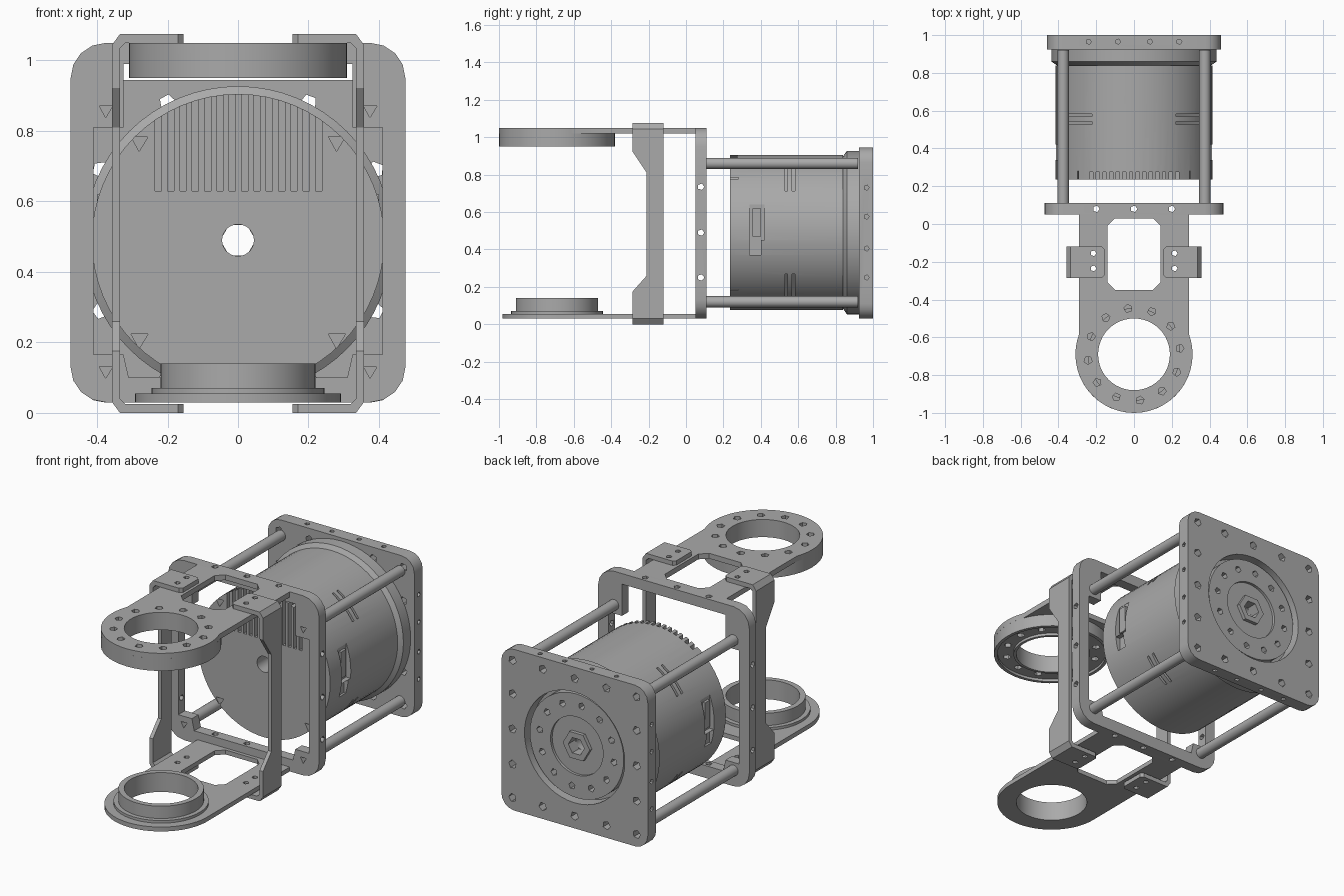
import bpy, bmesh
from math import sin, cos, pi, radians
from mathutils import Matrix, Vector

if "Cube" in bpy.data.objects:
    bpy.data.objects.remove(bpy.data.objects["Cube"])

grey = bpy.data.materials.new("light_grey")
grey.use_nodes = True
grey.diffuse_color = (0.4, 0.4, 0.4, 1)
grey.node_tree.nodes["Principled BSDF"].inputs["Base Color"].default_value = grey.diffuse_color

# Sketch plane for each extrusion axis
PLANES = {"Z": Matrix.Identity(4),
          "Y": Matrix.Rotation(pi / 2, 4, "X"),
          "X": Matrix(((0, 0, 1, 0), (1, 0, 0, 0), (0, 1, 0, 0), (0, 0, 0, 1)))}
MID = 0.49      # height of the motor axis
RING_Y = -0.69  # centre of the arm rings


def circle(u, v, r, n=48, start=0.0):
    return [(u + r * cos(start + 2 * pi * i / n), v + r * sin(start + 2 * pi * i / n)) for i in range(n)]


def rect(u0, u1, v0, v1, r=0.0, n=4):
    """Rectangle with rounded corners (n=1 gives chamfers)."""
    if not r:
        return [(u0, v0), (u1, v0), (u1, v1), (u0, v1)]
    pts = []
    corners = [(u1 - r, v1 - r), (u0 + r, v1 - r), (u0 + r, v0 + r), (u1 - r, v0 + r)]
    for k, (u, v) in enumerate(corners):
        for i in range(n + 1):
            a = (k + i / n) * pi / 2
            pts.append((u + r * cos(a), v + r * sin(a)))
    return pts


def bolt_circle(u, v, radius, r, n=12):
    return [circle(cu, cv, r, 5, i) for i, (cu, cv) in enumerate(circle(u, v, radius, n, 0.13))]


def add(name, mesh):
    ob = bpy.data.objects.new(name, mesh)
    bpy.context.collection.objects.link(ob)
    mesh.materials.clear()
    mesh.materials.append(grey)
    return ob


def smooth(ob):
    ob.data.shade_smooth()
    ob.data.set_sharp_from_angle(angle=radians(30))


def prism(name, axis, lo, hi, outline, holes=()):
    """Extrude a closed outline with holes between lo and hi."""
    cu = bpy.data.curves.new(name, "CURVE")
    cu.dimensions, cu.fill_mode, cu.extrude = "2D", "BOTH", abs(hi - lo) / 2
    for loop in [outline, *holes]:
        sp = cu.splines.new("POLY")
        sp.points.add(len(loop) - 1)
        for p, (u, v) in zip(sp.points, loop):
            p.co = (u, v, 0, 1)
        sp.use_cyclic_u = True
    tmp = bpy.data.objects.new("tmp", cu)
    bpy.context.collection.objects.link(tmp)
    mesh = bpy.data.meshes.new_from_object(tmp.evaluated_get(bpy.context.evaluated_depsgraph_get()))
    bpy.data.objects.remove(tmp)
    shift = Vector([(lo + hi) / 2 if a == axis else 0 for a in "XYZ"])
    mesh.transform(Matrix.Translation(shift) @ PLANES[axis])
    bm = bmesh.new()
    bm.from_mesh(mesh)
    bmesh.ops.remove_doubles(bm, verts=bm.verts, dist=1e-5)
    bmesh.ops.recalc_face_normals(bm, faces=bm.faces)
    bm.to_mesh(mesh)
    bm.free()
    ob = add(name, mesh)
    smooth(ob)
    return ob


def lathe(name, profile, n=64):
    """Revolve a closed (radius, y) profile about the motor axis."""
    bm = bmesh.new()
    rows = [[bm.verts.new((r * sin(2 * pi * i / n), y, MID + r * cos(2 * pi * i / n)))
             for i in range(n)] for r, y in profile]
    for a, b in zip(rows, rows[1:] + rows[:1]):
        for i in range(n):
            bm.faces.new((a[i], a[(i + 1) % n], b[(i + 1) % n], b[i]))
    bmesh.ops.recalc_face_normals(bm, faces=bm.faces)
    mesh = bpy.data.meshes.new(name)
    bm.to_mesh(mesh)
    bm.free()
    return add(name, mesh)


def cut(ob, cutters):
    """Subtract the cutters, then remove them."""
    for c in cutters:
        m = ob.modifiers.new("cut", "BOOLEAN")
        m.object, m.operation, m.solver = c, "DIFFERENCE", "EXACT"
    mesh = bpy.data.meshes.new_from_object(ob.evaluated_get(bpy.context.evaluated_depsgraph_get()))
    ob.modifiers.clear()
    ob.data = mesh
    for c in cutters:
        bpy.data.objects.remove(c)
    smooth(ob)


def box(lo, hi):
    return prism("cutter", "Z", lo[2], hi[2], rect(lo[0], hi[0], lo[1], hi[1]))


def drill(axis, lo, hi, u, v, r=0.018):
    return prism("cutter", axis, lo, hi, circle(u, v, r, 5))


# Front frame with a stepped opening and edge holes
opening = [(.41, .165), (.41, .81), (.325, .81), (.325, .99)]
opening += [(-u, v) for u, v in opening[::-1]] + [(-.325, .165), (-.31, .1), (.31, .1), (.325, .165)]
posts = [(sx * .375, z) for sx in (-1, 1) for z in (.12, .86)]
frame = prism("front_frame", "Y", .05, .11, rect(-.475, .475, .03, 1.05, .1),
              [opening] + [circle(u, v, .022, 3, .5) for u, v in posts])
cut(frame, [drill("Z", z0, z0 + .1, x, .08) for x in (-.2, 0, .2) for z0 in (.02, .97)]
    + [drill("X", x0, x0 + .1, .08, z) for z in (.25, .49, .735) for x0 in (-.49, .39)])

# Four spacer rods
for i, (u, v) in enumerate(posts):
    prism(f"spacer_rod_{i + 1}", "Y", .11, .92, circle(u, v, .03, 20))

# Back plate with border holes
steps = (-.39, -.2, 0, .2, .39)
border = [circle(u, MID + v, .024, 5, u + v) for u in steps for v in steps if .39 in (abs(u), abs(v))]
plate = prism("back_plate", "Y", .925, 1.0, rect(-.46, .46, .03, .945, .08),
              [circle(0, MID, .315)] + border)
cut(plate, [drill("X", x0, x0 + .05, .965, MID + d, .014) for d in (-.24, -.085, .085, .24) for x0 in (-.48, .43)]
    + [drill("Z", z0, z0 + .05, d, .965, .014) for d in (-.24, -.085, .085, .24) for z0 in (.01, .92)])

# Output hub set into the back plate
prism("output_disc", "Y", .92, .98, circle(0, MID, .295),
      [circle(0, MID, .165)] + bolt_circle(0, MID, .235, .02))
prism("hub_disc", "Y", .92, .965, circle(0, MID, .165), [circle(0, MID, .05, 6)])
prism("hub_nut", "Y", .965, .985, circle(0, MID, .085, 6), [circle(0, MID, .05, 6)])

# Motor body with vents, side connectors, slits and screw holes
body = lathe("motor_body", [(.045, .235), (.415, .235), (.415, .84), (.045, .84)])
cutters = [box((-.235 + i * .035, .2, .63), (-.217 + i * .035, .275, 1)) for i in range(14)]
for s in (-1, 1):
    for y1, z0, z1 in ((.42, .45, .64), (.4, .37, .45)):
        cutters.append(box((s * .43 - .045, .34, z0), (s * .43 + .045, y1, z1)))
    for v in (.21, .77):
        cutters.append(prism("cutter", "Y", .2, .28, circle(s * .28, v, .028, 3, .5)))
    for t in (-1, 1):
        for y in (.535, .575):
            slit = prism("cutter", "Y", y - .007, y + .007, rect(.395, .47, -.09, .09))
            slit.data.transform(Matrix.Translation((0, 0, MID)) @ Matrix.Rotation(s * pi / 4 + (t > 0) * pi, 4, "Y"))
            cutters.append(slit)
cut(body, cutters)
for s in (-1, 1):
    prism("left_plug" if s > 0 else "right_plug", "X", s * .36, s * .4, rect(.355, .4, .47, .62))

# Collar between motor and back plate
collar = lathe("motor_collar", [(.045, .835), (.4, .835), (.437, .86), (.437, .925), (.045, .925)])
smooth(collar)


def arm_outline(r, start):
    a0, a1 = pi - start, 2 * pi + start
    arc = [(r * cos(a0 + (a1 - a0) * i / 32), RING_Y + r * sin(a0 + (a1 - a0) * i / 32)) for i in range(33)]
    return [(.29, .055), (-.29, .055)] + arc


# Upper and lower arms
window = rect(-.14, .14, -.35, .03, .04, 1)
tab_holes = [circle(s * .215, y, .016, 5) for s in (-1, 1) for y in (-.155, -.235)]
bore = circle(0, RING_Y, .19)
bolts = bolt_circle(0, RING_Y, .245, .022)
prism("upper_arm", "Z", 1.02, 1.05, arm_outline(.31, .36), [window, bore] + tab_holes + bolts)
prism("upper_ring", "Z", .965, 1.02, circle(0, RING_Y, .31), [bore] + bolts)
prism("upper_ring_outer_lip", "Z", .95, .965, circle(0, RING_Y, .31), [circle(0, RING_Y, .292)])
prism("upper_ring_inner_lip", "Z", .95, .965, circle(0, RING_Y, .205), [bore])
prism("lower_arm", "Z", .03, .055, arm_outline(.292, 0.01), [window, bore] + tab_holes)
prism("lower_ring_step", "Z", .055, .07, circle(0, RING_Y, .245), [bore])
prism("lower_ring", "Z", .07, .14, circle(0, RING_Y, .22), [bore])

# Side brackets clamping both arms, narrowed along the middle
half = [(.155, 1.075), (.335, 1.075), (.357, 1.045)]
inner = [(.335, 1.035), (.32, 1.05), (.155, 1.05)]
flip = lambda pts: [(u, 1.075 - v) for u, v in pts[::-1]]
waist = [(-.4, .17), (-.29, .17), (-.21, .26), (-.21, .81), (-.29, .93), (-.4, .93)]
for s in (-1, 1):
    profile = [(s * u, v) for u, v in half + flip(half) + flip(inner) + inner]
    bracket = prism("left_bracket" if s > 0 else "right_bracket", "Y", -.285, -.12, profile)
    corner = [(s * .14, -.3), (s * .185, -.3), (s * .14, -.255)]
    cut(bracket, [prism("cutter", "X", s * .3, s * .4, waist)]
        + [drill("Z", -.1, 1.2, s * .215, y, .016) for y in (-.155, -.235)]
        + [prism("cutter", "Z", -.1, 1.2, [(u, y if k else -.405 - y) for u, y in corner]) for k in (0, 1)])
